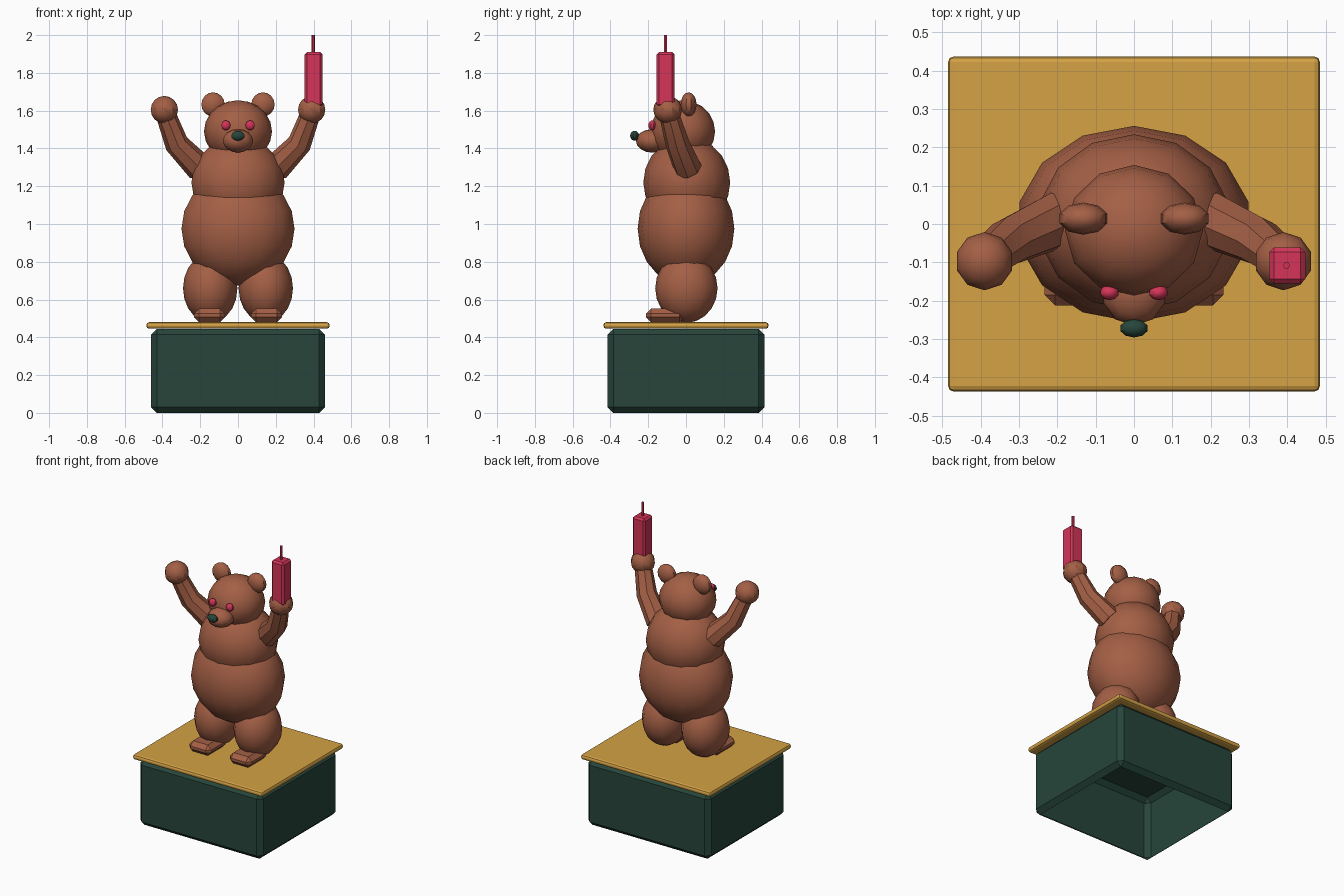
import bpy, bmesh
from math import radians, sin, cos, pi
from mathutils import Vector, Matrix

cube = bpy.data.objects.get("Cube")
if cube:
    bpy.data.objects.remove(cube, do_unlink=True)


def material(name, rgb):
    mat = bpy.data.materials.new(name)
    mat.use_nodes = True
    colour = (*rgb, 1.0)
    mat.diffuse_color = colour
    mat.node_tree.nodes["Principled BSDF"].inputs["Base Color"].default_value = colour
    return mat


BROWN = material("brown fur", (0.37, 0.115, 0.06))
GREEN = material("dark green", (0.02, 0.06, 0.043))
GOLD = material("gold trim", (0.66, 0.36, 0.06))
RED = material("red", (0.66, 0.035, 0.1))


def finish(name, bm, mat, smooth=True):
    mesh = bpy.data.meshes.new(name)
    bm.to_mesh(mesh)
    bm.free()
    mesh.materials.append(mat)
    if smooth:
        mesh.shade_smooth()
        mesh.set_sharp_from_angle(angle=radians(35))
    obj = bpy.data.objects.new(name, mesh)
    bpy.context.scene.collection.objects.link(obj)
    return obj


def ball(name, centre, radii, mat, segments=12, rings=8):
    bm = bmesh.new()
    place = Matrix.Translation(centre) @ Matrix.Diagonal((*radii, 1))
    bmesh.ops.create_uvsphere(bm, u_segments=segments, v_segments=rings,
                              radius=1, matrix=place)
    return finish(name, bm, mat)


def box(name, centre, size, bevel, mat, segments=1, open_bottom=False):
    bm = bmesh.new()
    place = Matrix.Translation(centre) @ Matrix.Diagonal((*size, 1))
    bmesh.ops.create_cube(bm, size=1, matrix=place)
    bmesh.ops.bevel(bm, geom=bm.edges[:], offset=bevel, segments=segments,
                    profile=0.5, affect='EDGES')
    if open_bottom:
        bm.normal_update()
        under = [f for f in bm.faces if f.normal.z < -0.9]
        bmesh.ops.delete(bm, geom=under, context='FACES')
    return finish(name, bm, mat, smooth=False)


def limb(name, points, radii, mat, sides=8):
    """Loft a tapered polygonal tube through the points."""
    bm = bmesh.new()
    pts = [Vector(p) for p in points]
    rings = []
    for i, (p, r) in enumerate(zip(pts, radii)):
        along = (pts[min(i + 1, len(pts) - 1)] - pts[max(i - 1, 0)]).normalized()
        u = along.cross(Vector((0, 1, 0))).normalized()
        v = along.cross(u)
        turns = [2 * pi * k / sides for k in range(sides)]
        rings.append([bm.verts.new(p + r * (cos(a) * u + sin(a) * v)) for a in turns])
    for low, high in zip(rings, rings[1:]):
        for k in range(sides):
            n = (k + 1) % sides
            bm.faces.new((low[k], low[n], high[n], high[k]))
    bm.faces.new(rings[0])
    bm.faces.new(rings[-1])
    bmesh.ops.recalc_face_normals(bm, faces=bm.faces[:])
    return finish(name, bm, mat)


# Pedestal: hollow box and its top plate
box("pedestal_box", (0, 0, 0.222), (0.92, 0.83, 0.444), 0.03, GREEN, open_bottom=True)
box("pedestal_plate", (0, 0, 0.463), (0.97, 0.874, 0.034), 0.014, GOLD, segments=2)

# Body and head
ball("belly", (0, 0, 0.975), (0.307, 0.256, 0.3), BROWN, 14, 10)
ball("chest", (0, 0.004, 1.22), (0.253, 0.23, 0.24), BROWN, 14, 10)
ball("head", (0, -0.017, 1.49), (0.18, 0.171, 0.165), BROWN, 12, 10)
ball("muzzle", (0, -0.18, 1.44), (0.084, 0.085, 0.062), BROWN, 10, 8)
ball("nose", (0, -0.272, 1.467), (0.037, 0.024, 0.026), GREEN, 10, 8)

# Paired parts
for side, s in (("left", 1), ("right", -1)):
    ball(side + "_ear", (s * 0.132, 0.014, 1.633), (0.065, 0.042, 0.064), BROWN, 10, 8)
    ball(side + "_eye", (s * 0.064, -0.179, 1.522), (0.025, 0.02, 0.026), RED, 10, 8)
    ball(side + "_leg", (s * 0.147, 0.002, 0.66), (0.144, 0.165, 0.183), BROWN, 12, 10)
    box(side + "_foot", (s * 0.151, -0.11, 0.516), (0.164, 0.204, 0.072), 0.027, BROWN)
    limb(side + "_arm",
         [(s * 0.2, 0.01, 1.295), (s * 0.325, -0.045, 1.425), (s * 0.39, -0.095, 1.6)],
         [0.075, 0.064, 0.052], BROWN)
    ball(side + "_hand", (s * 0.39, -0.097, 1.605), (0.076, 0.076, 0.073), BROWN, 10, 8)

# Firework held in the left hand
box("firework", (0.4, -0.108, 1.765), (0.094, 0.094, 0.29), 0.012, RED)
limb("fuse", [(0.398, -0.108, 1.9), (0.398, -0.108, 2.0)], [0.009, 0.009], RED, sides=6)
